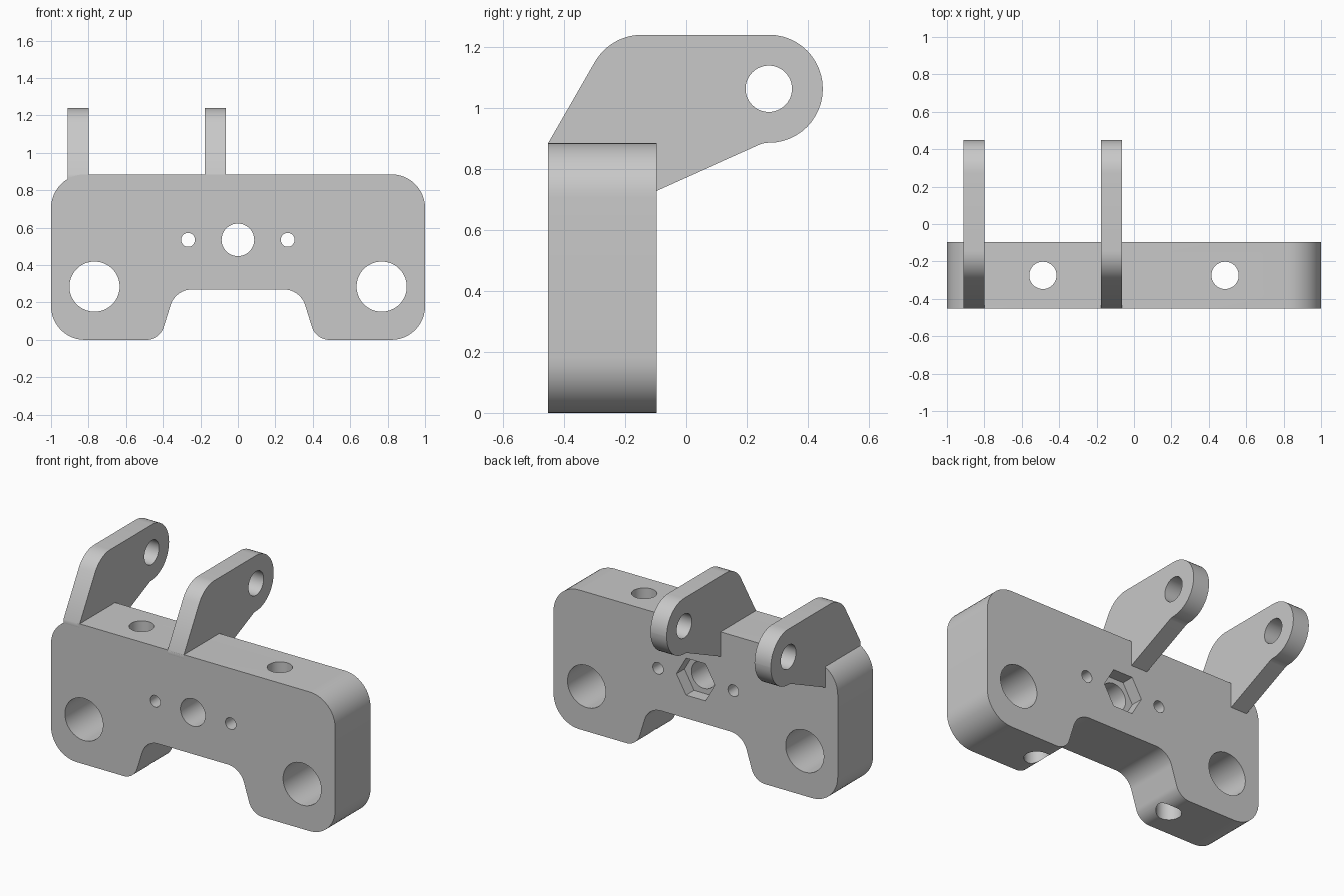
import bpy, bmesh, math
from mathutils import Vector

cube = bpy.data.objects.get("Cube")
if cube:
    bpy.data.objects.remove(cube, do_unlink=True)

grey = bpy.data.materials.new("plain_grey")
grey.use_nodes = True
grey.diffuse_color = (0.58, 0.58, 0.58, 1)
grey.node_tree.nodes["Principled BSDF"].inputs["Base Color"].default_value = (0.58, 0.58, 0.58, 1)

FRONT, BACK = -0.452, -0.097
MID = (FRONT + BACK) / 2


def rounded(corners, steps=12):
    """Outline from corners (a, b, radius), with tangent arcs at the corners."""
    out = []
    for i, (a, b, r) in enumerate(corners):
        p = Vector((a, b))
        if r == 0:
            out.append(p)
            continue
        u = (Vector(corners[i - 1][:2]) - p).normalized()
        v = (Vector(corners[(i + 1) % len(corners)][:2]) - p).normalized()
        half = u.angle(v) / 2
        centre = p + (u + v).normalized() * r / math.sin(half)
        start, end = p + u * r / math.tan(half) - centre, p + v * r / math.tan(half) - centre
        a0 = math.atan2(start.y, start.x)
        turn = math.atan2(end.y, end.x) - a0
        turn = (turn + math.pi) % (2 * math.pi) - math.pi
        for k in range(steps + 1):
            t = a0 + turn * k / steps
            out.append(centre + Vector((math.cos(t), math.sin(t))) * r)
    return out


def circle(a, b, r, sides=64):
    angles = [2 * math.pi * k / sides for k in range(sides)]
    return [Vector((a + r * math.cos(t), b + r * math.sin(t))) for t in angles]


def prism(name, outline, axis, lo, hi):
    """Extrude a flat outline along an axis from lo to hi."""
    place = {"X": lambda p: (lo, p.x, p.y),
             "Y": lambda p: (p.x, lo, p.y),
             "Z": lambda p: (p.x, p.y, lo)}[axis]
    bm = bmesh.new()
    face = bm.faces.new([bm.verts.new(place(p)) for p in outline])
    grown = bmesh.ops.extrude_face_region(bm, geom=[face])["geom"]
    move = Vector([hi - lo if axis == c else 0 for c in "XYZ"])
    bmesh.ops.translate(bm, vec=move, verts=[g for g in grown if isinstance(g, bmesh.types.BMVert)])
    bmesh.ops.remove_doubles(bm, verts=bm.verts, dist=1e-5)
    bmesh.ops.recalc_face_normals(bm, faces=bm.faces)
    mesh = bpy.data.meshes.new(name)
    bm.to_mesh(mesh)
    bm.free()
    mesh.materials.append(grey)
    obj = bpy.data.objects.new(name, mesh)
    bpy.context.collection.objects.link(obj)
    return obj


def select(obj):
    bpy.ops.object.select_all(action="DESELECT")
    obj.select_set(True)
    bpy.context.view_layer.objects.active = obj


def cut(obj, cutter):
    cutter.hide_render = True
    select(obj)
    mod = obj.modifiers.new("cut", "BOOLEAN")
    mod.operation, mod.solver, mod.object = "DIFFERENCE", "EXACT", cutter
    bpy.ops.object.modifier_apply(modifier=mod.name)
    bpy.data.objects.remove(cutter, do_unlink=True)


def finish(obj):
    select(obj)
    bpy.ops.object.shade_smooth_by_angle(angle=math.radians(30))


# Main block: rounded slab with a flared notch underneath
right_half = [(0.333, 0.27, 0.12), (0.417, 0, 0.1), (1, 0, 0.18), (1, 0.885, 0.18)]
left_half = [(-a, b, r) for a, b, r in reversed(right_half)]
block = prism("main_block", rounded(right_half + left_half), "Y", FRONT, BACK)

# Bores from front to back, and the vertical bores
bores = [(0, 0.535, 0.087)]
for side in (-1, 1):
    bores += [(side * 0.768, 0.285, 0.134), (side * 0.266, 0.535, 0.037)]
for a, b, r in bores:
    cut(block, prism("bore_cutter", circle(a, b, r), "Y", FRONT - 0.1, BACK + 0.1))
for side in (-1, 1):
    cut(block, prism("bore_cutter", circle(side * 0.487, MID, 0.073), "Z", -0.1, 1))

# Hexagonal nut pocket in the back
cut(block, prism("nut_cutter", circle(0, 0.535, 0.136, 6), "Y", BACK - 0.08, BACK + 0.1))
finish(block)

# Two hinge lugs leaning over the back
lug_outline = rounded([
    (FRONT, 0.885, 0), (-0.248, 1.24, 0.178), (0.449, 1.24, 0.1765), (0.449, 0.886, 0.1765),
    (0.255, 0.886, 0.075), (BACK, 0.728, 0), (-0.13, 0.715, 0), (-0.43, 0.74, 0), (FRONT, 0.86, 0)])
for name, x in (("outer_lug", -0.912), ("inner_lug", -0.177)):
    lug = prism(name, lug_outline, "X", x, x + 0.114)
    cut(lug, prism("pin_cutter", circle(0.272, 1.063, 0.076), "X", x - 0.1, x + 0.2))
    finish(lug)
